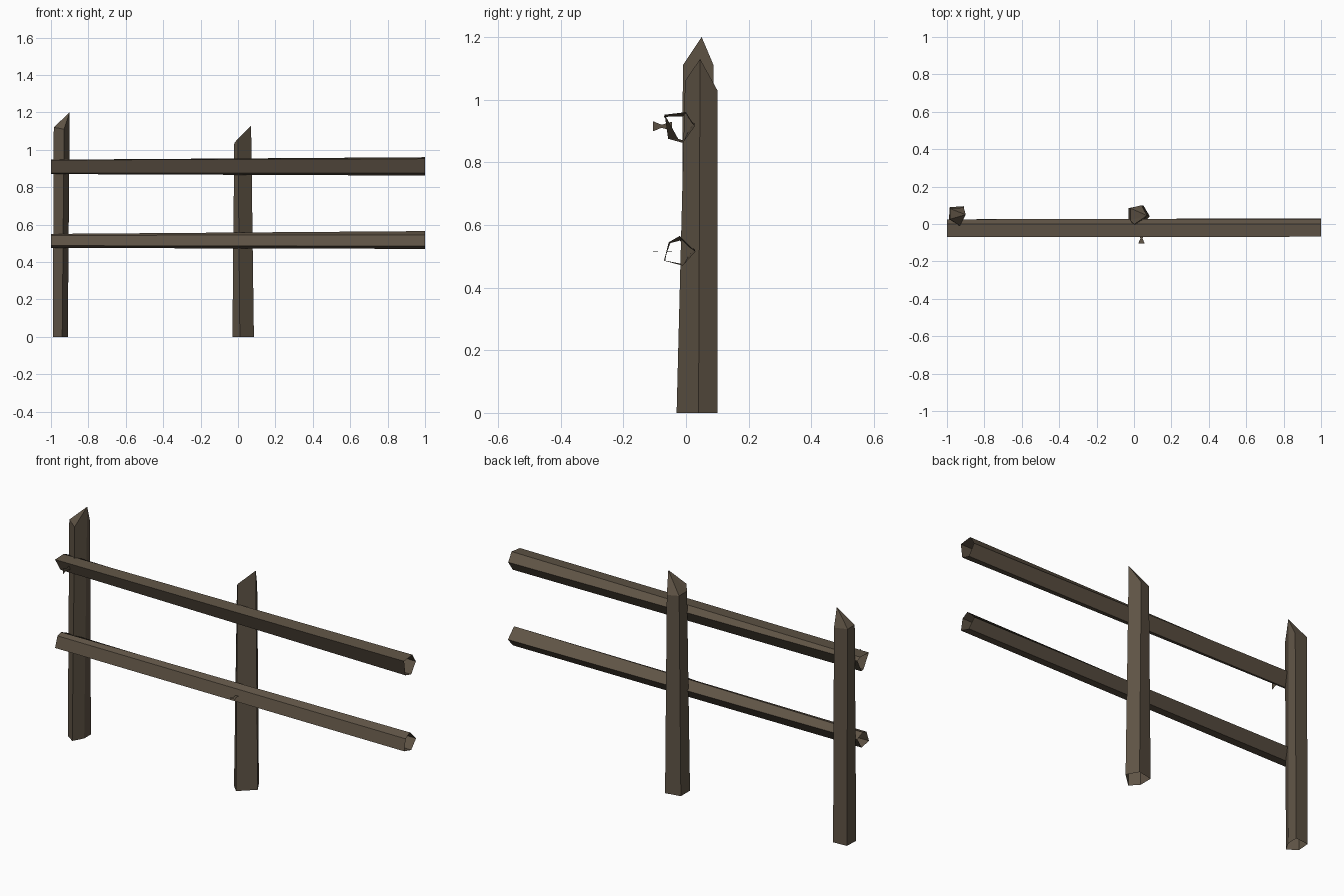
import bpy, bmesh

if "Cube" in bpy.data.objects:
    bpy.data.objects.remove(bpy.data.objects["Cube"])

wood = bpy.data.materials.new("weathered brown wood")
wood.diffuse_color = (0.115, 0.088, 0.060, 1)
wood.use_nodes = True
wood.node_tree.nodes["Principled BSDF"].inputs["Base Color"].default_value = wood.diffuse_color


def make(name, verts, faces, recalc=True):
    me = bpy.data.meshes.new(name)
    me.from_pydata(verts, [], faces)
    bm = bmesh.new()
    bm.from_mesh(me)
    if recalc:
        bmesh.ops.recalc_face_normals(bm, faces=bm.faces)
    bm.to_mesh(me)
    bm.free()
    me.materials.append(wood)
    ob = bpy.data.objects.new(name, me)
    bpy.context.collection.objects.link(ob)
    return ob


def tube(n):
    return [(i, (i + 1) % n, n + (i + 1) % n, n + i) for i in range(n)]


# Five-sided posts: outline at the foot, outline with heights at the pointed top
def post(name, foot, top, peak):
    n = len(foot)
    verts = [(x, y, 0) for x, y in foot] + top
    ring = [(peak + i) % n for i in range(n)]
    cap = [(n + ring[0], n + ring[i], n + ring[i + 1]) for i in range(1, n - 1)]
    return make(name, verts, tube(n) + cap)


post("left_post",
     [(-0.99, 0.02), (-0.94, -0.015), (-0.91, 0.04), (-0.91, 0.095), (-0.985, 0.09)],
     [(-0.985, 0.025, 1.12), (-0.93, -0.01, 1.11), (-0.90, 0.05, 1.20),
      (-0.91, 0.088, 1.11), (-0.985, 0.083, 1.12)], 2)
post("middle_post",
     [(-0.03, 0.01), (0.01, -0.03), (0.085, 0.04), (0.05, 0.10), (-0.03, 0.085)],
     [(-0.02, 0.02, 1.035), (0.0, -0.003, 1.06), (0.07, 0.045, 1.13),
      (0.04, 0.10, 1.03), (-0.02, 0.085, 1.035)], 2)


# Hollow rails, open at both ends, changing section along x
def rail(name, left, right):
    verts = [(-1, y, z) for y, z in left] + [(1, y, z) for y, z in right]
    return make(name, verts, tube(len(left)))


rail("upper_rail",
     [(-0.07, 0.945), (0.0, 0.947), (0.025, 0.937), (-0.01, 0.87), (-0.025, 0.875)],
     [(-0.068, 0.952), (0.0, 0.96), (0.028, 0.915), (-0.01, 0.862), (-0.057, 0.875)])
rail("lower_rail",
     [(-0.07, 0.487), (-0.05, 0.542), (-0.02, 0.55), (0.025, 0.53), (-0.01, 0.475)],
     [(-0.067, 0.485), (-0.055, 0.545), (-0.02, 0.565), (0.03, 0.515), (-0.01, 0.47)])


# Flat splinter-like nails, narrow at the waist and flared outwards
def nail(name, x, z, wx, wz):
    rows = [(-0.105, 1.0), (-0.078, 0.3), (-0.045, 0.9)]
    verts = [(x + s * wx * k, y, z + s * wz * k) for y, k in rows for s in (-1, 1)]
    return make(name, verts, [(0, 1, 3, 2), (2, 3, 5, 4)])


nail("upper_left_nail", -0.93, 0.915, 0.001, 0.016)
nail("lower_middle_nail", 0.04, 0.515, 0.018, 0.001)
